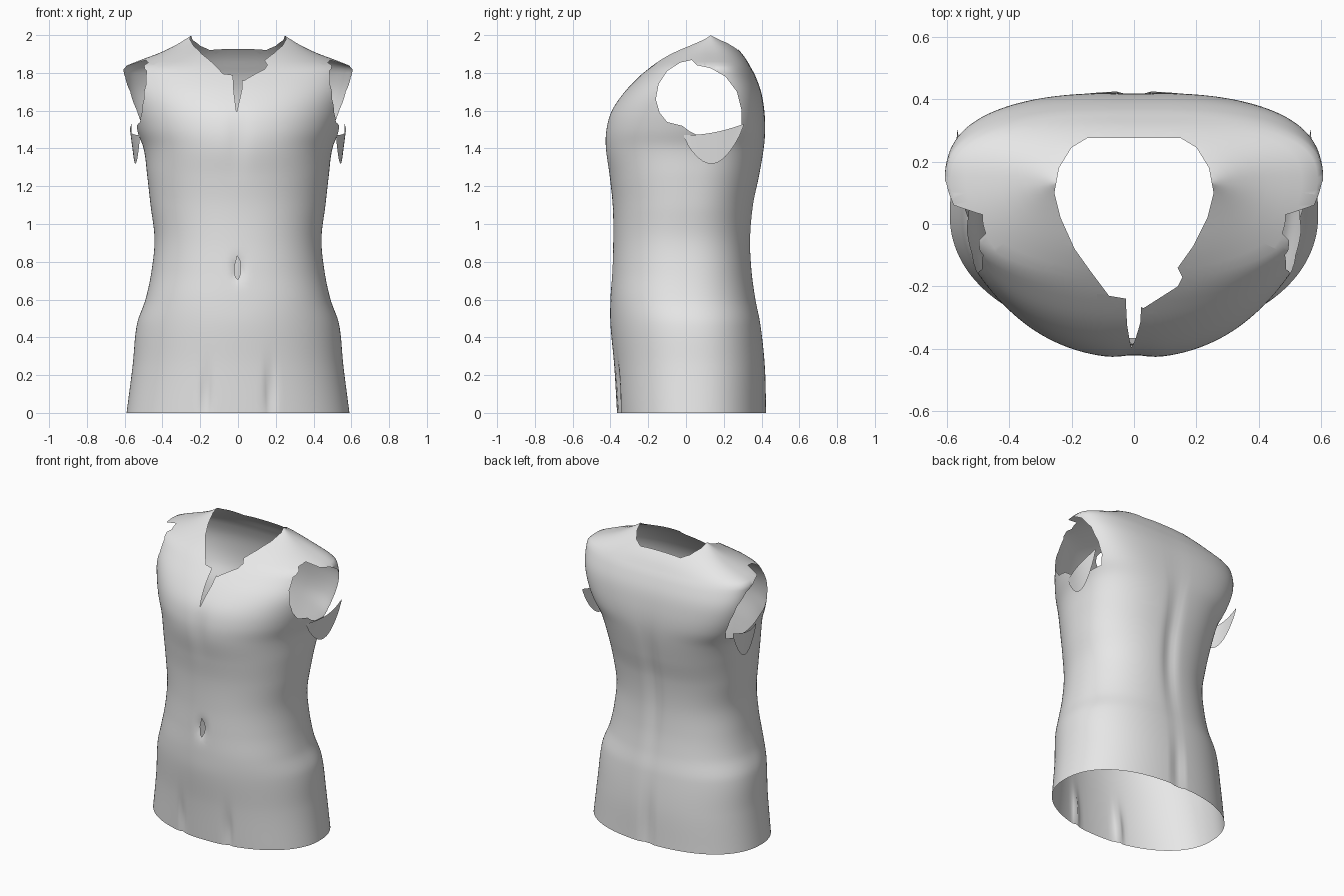
import bpy, bmesh, math
from mathutils import Vector

if "Cube" in bpy.data.objects:
    bpy.data.objects.remove(bpy.data.objects["Cube"])

skin = bpy.data.materials.new("plain grey")
skin.diffuse_color = (0.8, 0.8, 0.8, 1)
skin.use_nodes = True
skin.node_tree.nodes["Principled BSDF"].inputs["Base Color"].default_value = skin.diffuse_color

# Cross-sections: height, half width, front y, back y, y of widest point, front/back squareness
RINGS = [
    (0.00, .590, -.365, .425, .03, 2.1, 2.3), (0.25, .558, -.380, .418, .03, 2.1, 2.3),
    (0.47, .535, -.400, .395, .02, 2.1, 2.3), (0.60, .490, -.400, .370, .00, 2.2, 2.3),
    (0.75, .458, -.392, .350, .00, 2.2, 2.3), (0.92, .442, -.385, .343, .00, 2.2, 2.3),
    (1.10, .463, -.388, .358, .02, 2.2, 2.3), (1.25, .480, -.405, .388, .04, 2.2, 2.4),
    (1.40, .500, -.428, .413, .08, 2.2, 2.6), (1.50, .540, -.425, .420, .11, 2.2, 2.9),
    (1.60, .575, -.395, .415, .13, 2.2, 3.0), (1.70, .597, -.325, .398, .14, 2.3, 3.0),
    (1.79, .605, -.238, .365, .14, 2.3, 2.8), (1.835, .595, -.185, .340, .14, 2.3, 2.6),
    (1.87, .510, -.140, .320, .14, 2.2, 2.5), (1.91, .405, -.080, .290, .14, 2.2, 2.5),
    (1.955, .315, .005, .245, .13, 2.1, 2.4), (2.00, .245, .105, .165, .13, 2.0, 2.0),
]


def section(z):
    """Smooth interpolation of the cross-section table at height z."""
    i = max(k for k in range(len(RINGS) - 1) if RINGS[k][0] <= z + 1e-9)
    a, b = RINGS[i], RINGS[i + 1]
    p, q = RINGS[max(i - 1, 0)], RINGS[min(i + 2, len(RINGS) - 1)]
    h = b[0] - a[0]
    t = (z - a[0]) / h
    out = []
    for k in range(1, 7):
        m0 = (b[k] - p[k]) / (b[0] - p[0]) * h
        m1 = (q[k] - a[k]) / (q[0] - a[0]) * h
        out.append((2*t**3 - 3*t*t + 1) * a[k] + (t**3 - 2*t*t + t) * m0
                   + (3*t*t - 2*t**3) * b[k] + (t**3 - t*t) * m1)
    return out


def bump(v, centre, width):
    return math.exp(-((v - centre) / width) ** 2)


def surface(angle, z):
    w, f, b, c, nf, nb = section(z)
    cs, sn = math.cos(angle), math.sin(angle)
    n, reach = (nb, b - c) if sn > 0 else (nf, c - f)
    x = w * math.copysign(abs(cs) ** (2 / n), cs)
    y = c + reach * math.copysign(abs(sn) ** (2 / n), sn)
    if sn > 0:
        # spine furrow, and the deeper cleft at the base
        y -= .018 * bump(x, 0, .045) * bump(z, 1.05, .45)
        y -= .050 * bump(x, 0, .018) * bump(z, .1, .22)
    else:
        # groin creases, breastbone hollow and navel dimple
        y += .022 * bump(abs(x), .17, .02) * bump(z, .10, .14)
        y += .010 * bump(x, 0, .05) * bump(z, 1.45, .15)
        y += .020 * bump(x, 0, .03) * bump(z, .76, .06)
    return Vector((x, y, z))


def inside(p, poly):
    hit = False
    for (ax, ay), (bx, by) in zip(poly, poly[1:] + poly[:1]):
        if (ay > p[1]) != (by > p[1]) and p[0] < (bx - ax) * (p[1] - ay) / (by - ay) + ax:
            hit = not hit
    return hit


def cut_hole(bm, poly, i, j, region):
    """Cut a polygon drawn in axes i, j out of the faces in a region."""
    for a, b in zip(poly, poly[1:] + poly[:1]):
        lo = [min(a[k], b[k]) - .04 for k in (0, 1)]
        hi = [max(a[k], b[k]) + .04 for k in (0, 1)]
        near = []
        for f in bm.faces:
            m = f.calc_center_median()
            if region(m) and lo[0] < m[i] < hi[0] and lo[1] < m[j] < hi[1]:
                near.append(f)
        co, no = Vector((0, 0, 0)), Vector((0, 0, 0))
        co[i], co[j] = a
        no[i], no[j] = b[1] - a[1], a[0] - b[0]
        geom = set(near)
        for f in near:
            geom.update(f.edges)
            geom.update(f.verts)
        bmesh.ops.bisect_plane(bm, geom=list(geom), dist=1e-5, plane_co=co, plane_no=no.normalized())
    gone = []
    for f in bm.faces:
        m = f.calc_center_median()
        if region(m) and inside((m[i], m[j]), poly):
            gone.append(f)
    bmesh.ops.delete(bm, geom=gone, context='FACES')


def finish(name, bm):
    me = bpy.data.meshes.new(name)
    bm.to_mesh(me)
    bm.free()
    me.materials.append(skin)
    me.shade_smooth()
    ob = bpy.data.objects.new(name, me)
    bpy.context.collection.objects.link(ob)


def grid(bm, rows, closed):
    vs = [[bm.verts.new(p) for p in r] for r in rows]
    n = len(vs[0])
    for r, s in zip(vs, vs[1:]):
        for k in range(n if closed else n - 1):
            bm.faces.new((r[k], r[(k + 1) % n], s[(k + 1) % n], s[k]))


# Torso shell, open at the base
SEG, LEV = 144, 100
bm = bmesh.new()
grid(bm, [[surface(2 * math.pi * (k + .5) / SEG, 2 * l / LEV) for k in range(SEG)]
          for l in range(LEV + 1)], True)

# Neck opening
neck = [(.15, .275), (.20, .245), (.24, .18), (.255, .10), (.235, .02), (.19, -.07), (.14, -.14),
        (.155, -.17), (.14, -.20), (.03, -.27), (-.02, -.24), (-.08, -.23), (-.14, -.15),
        (-.19, -.08), (-.235, .02), (-.255, .10), (-.24, .18), (-.20, .245), (-.15, .275)]
cut_hole(bm, neck, 0, 1, lambda m: m.z > 1.5)
# Torn slit under the neckline, and the navel opening
cut_hole(bm, [(-.028, 1.82), (-.022, 1.70), (-.008, 1.59), (.004, 1.64), (.02, 1.71), (.026, 1.82)],
         0, 2, lambda m: m.y < -.1)
cut_hole(bm, [(-.004, .83), (-.02, .77), (-.014, .72), (0, .705), (.014, .74), (.014, .80)],
         0, 2, lambda m: m.y < -.1)
# Armholes
arm = [(.03, 1.868), (.06, 1.84), (.13, 1.825), (.21, 1.78), (.27, 1.70), (.295, 1.60), (.295, 1.52),
       (.27, 1.46), (.18, 1.445), (.08, 1.46), (.02, 1.49), (-.02, 1.52), (-.10, 1.54), (-.14, 1.59),
       (-.16, 1.66), (-.145, 1.74), (-.10, 1.81), (-.03, 1.855)]
for side in (1, -1):
    cut_hole(bm, arm, 1, 2, lambda m: m.x * side > .3)
bmesh.ops.recalc_face_normals(bm, faces=bm.faces)
finish("torso", bm)

# Loose flap of skin hanging below each armhole
for side, name in ((1, "right_armhole_flap"), (-1, "left_armhole_flap")):
    bm = bmesh.new()
    rows = []
    for r in range(9):
        t = r / 8
        row = []
        for k in range(17):
            u = k / 16
            y = -.01 + .315 * u
            top = 1.47 + .06 * u * u
            low = top - .01 - .155 * math.sin(math.pi * u) ** .8
            x = .52 + .045 * u + .025 * math.sin(math.pi * u) * (1 - .9 * t)
            row.append((side * x, y, top + (low - top) * t))
        rows.append(row)
    grid(bm, rows, False)
    if side < 0:
        bmesh.ops.reverse_faces(bm, faces=bm.faces)
    finish(name, bm)
